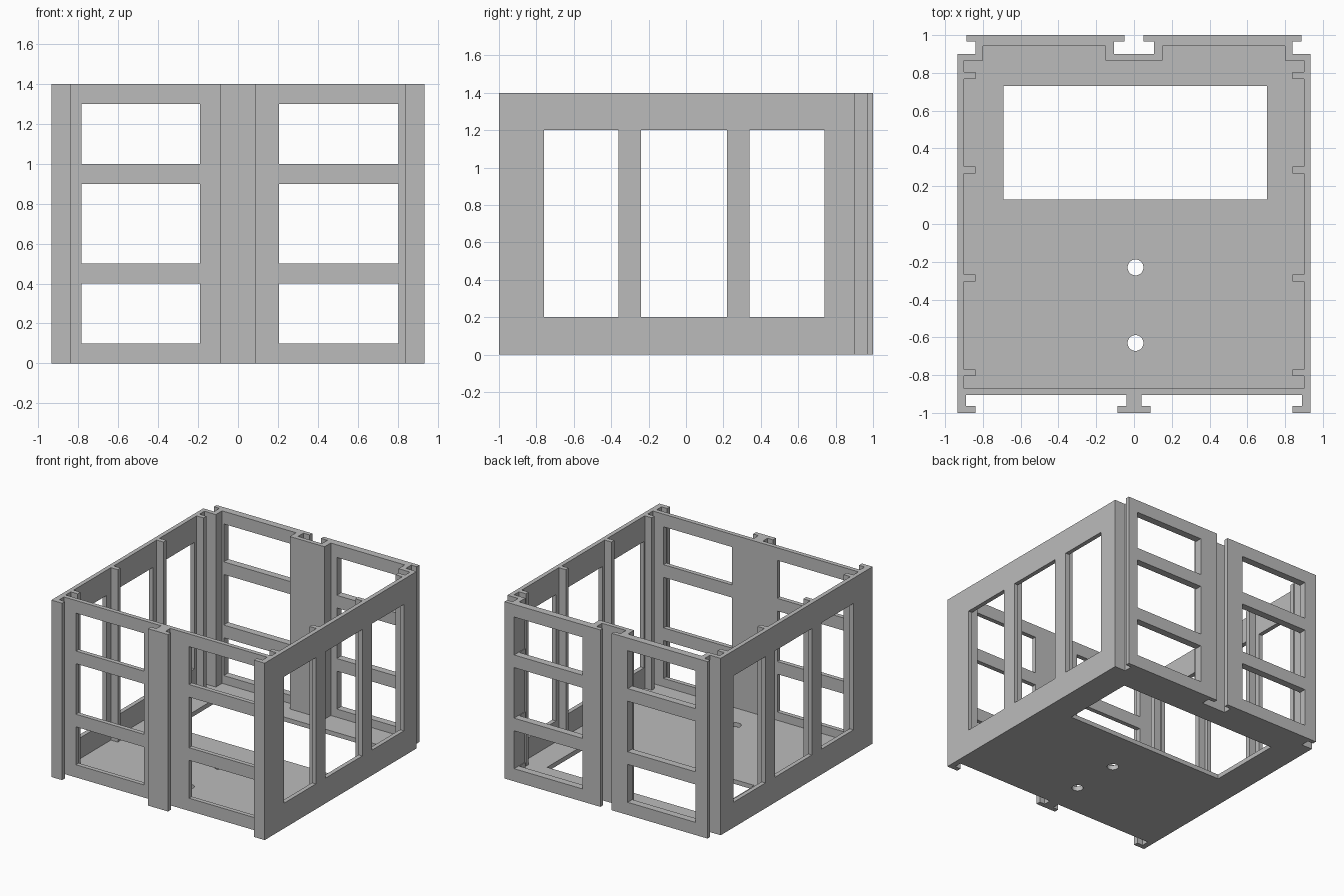
import bpy, bmesh

if "Cube" in bpy.data.objects:
    bpy.data.objects.remove(bpy.data.objects["Cube"])

HEIGHT, FLOOR = 1.4, 0.035

grey = bpy.data.materials.new("plain_grey")
grey.use_nodes = True
grey.diffuse_color = (0.5, 0.5, 0.5, 1)
grey.node_tree.nodes["Principled BSDF"].inputs["Base Color"].default_value = (0.5, 0.5, 0.5, 1)


def prism(name, half, z0, z1):
    """Extrude a right-hand half outline, mirrored across x = 0."""
    outline = half + [(-x, y) for x, y in reversed(half)]
    bm = bmesh.new()
    face = bm.faces.new([bm.verts.new((x, y, z0)) for x, y in outline])
    top = bmesh.ops.extrude_face_region(bm, geom=[face])
    verts = [v for v in top["geom"] if isinstance(v, bmesh.types.BMVert)]
    bmesh.ops.translate(bm, vec=(0, 0, z1 - z0), verts=verts)
    bmesh.ops.recalc_face_normals(bm, faces=bm.faces)
    mesh = bpy.data.meshes.new(name)
    bm.to_mesh(mesh)
    bm.free()
    mesh.materials.append(grey)
    obj = bpy.data.objects.new(name, mesh)
    bpy.context.collection.objects.link(obj)
    return obj


def box(name, x, y, z):
    obj = prism(name, [(1, -1), (1, 1)], -1, 1)
    for v in obj.data.vertices:
        v.co = [(r[0] + r[1]) / 2 + c * (r[1] - r[0]) / 2 for c, r in zip(v.co, (x, y, z))]
    return obj


def cut(body, cutter):
    """Subtract a cutter, apply the result and discard the cutter."""
    mod = body.modifiers.new("cut", "BOOLEAN")
    mod.operation, mod.solver, mod.object = "DIFFERENCE", "EXACT", cutter
    deps = bpy.context.evaluated_depsgraph_get()
    mesh = bpy.data.meshes.new_from_object(body.evaluated_get(deps))
    body.modifiers.clear()
    body.data = mesh
    bpy.data.objects.remove(cutter)


# Outer body: T rail and corner rails in front, matching channels at the back
shell = prism("wall_shell", [
    (0.087, -1), (0.087, -0.963), (0.04, -0.963), (0.04, -0.905),
    (0.89, -0.905), (0.89, -0.963), (0.84, -0.963), (0.84, -1),
    (0.934, -1), (0.934, 0.9), (0.84, 0.9), (0.84, 0.967),
    (0.888, 0.967), (0.888, 1), (0.05, 1), (0.05, 0.967),
    (0.105, 0.967), (0.105, 0.9)], 0, HEIGHT)

# Hollow interior, stepped around the back channels
cut(shell, prism("cavity_cutter", [
    (0.9, -0.87), (0.9, 0.865), (0.8, 0.865), (0.8, 0.943),
    (0.152, 0.943), (0.152, 0.865)], FLOOR, HEIGHT + 0.1))

# Front and back windows
for x in ((-0.785, -0.19), (0.205, 0.805)):
    for z in ((0.1, 0.4), (0.5, 0.9), (1.0, 1.3)):
        cut(shell, box("window_cutter", x, (-1.2, 1.2), z))

# Side windows
for y in ((-0.76, -0.36), (-0.24, 0.22), (0.34, 0.74)):
    cut(shell, box("side_window_cutter", (-1.2, 1.2), y, (0.2, 1.2)))

# Floor opening and two round holes
cut(shell, box("floor_cutter", (-0.69, 0.705), (0.13, 0.73), (-0.1, 0.09)))
for y in (-0.23, -0.63):
    bpy.ops.mesh.primitive_cylinder_add(vertices=32, radius=0.042, depth=0.2, location=(0.008, y, 0))
    hole = bpy.context.object
    hole.data.materials.append(grey)
    cut(shell, hole)

# Upright ribs inside the side walls
for side, label in ((1, "left"), (-1, "right")):
    for i, y in enumerate((-0.788, -0.286, 0.286, 0.786)):
        box(f"{label}_rib_{i + 1}", sorted((side * 0.84, side * 0.9)),
            (y - 0.018, y + 0.018), (FLOOR, HEIGHT))

bpy.ops.object.select_all(action="DESELECT")
shell.select_set(True)
bpy.context.view_layer.objects.active = shell
bpy.ops.object.shade_smooth_by_angle()
